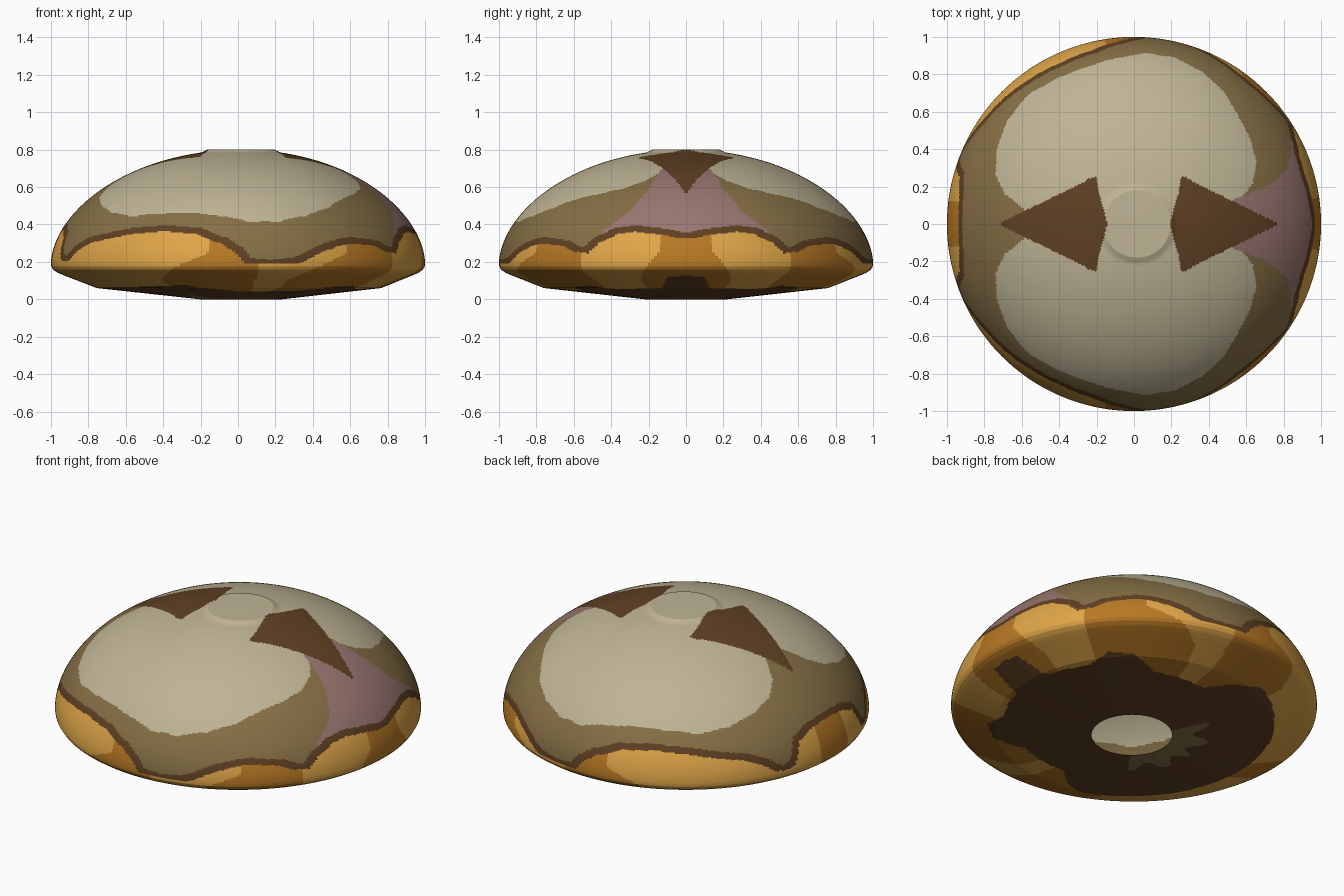
import bpy, bmesh, math

cube = bpy.data.objects.get("Cube")
if cube:
    bpy.data.objects.remove(cube, do_unlink=True)

SEGMENTS = 400
STEP = 0.0105

COLOURS = {
    "cream": (0.52, 0.46, 0.30),
    "olive_tan": (0.235, 0.16, 0.06),
    "dark_brown": (0.115, 0.052, 0.017),
    "light_orange": (0.74, 0.38, 0.065),
    "deep_orange": (0.48, 0.19, 0.018),
    "dusty_pink": (0.32, 0.18, 0.165),
}
CREAM, OLIVE, BROWN, LIGHT, DEEP, PINK = range(len(COLOURS))


def make_material(name, rgb):
    mat = bpy.data.materials.new(name)
    mat.use_nodes = True
    mat.diffuse_color = (*rgb, 1)
    bsdf = mat.node_tree.nodes["Principled BSDF"]
    bsdf.inputs["Base Color"].default_value = (*rgb, 1)
    bsdf.inputs["Roughness"].default_value = 0.8
    return mat


def lookup(table, t):
    """Linear interpolation through (key, value) pairs."""
    if t <= table[0][0]:
        return table[0][1]
    for (a, va), (b, vb) in zip(table, table[1:]):
        if t <= b:
            return va + (vb - va) * (t - a) / (b - a)
    return table[-1][1]


def inside(poly, x, y):
    hit = False
    for (ax, ay), (bx, by) in zip(poly, poly[1:] + poly[:1]):
        if (ay > y) != (by > y) and x < ax + (bx - ax) * (y - ay) / (by - ay):
            hit = not hit
    return hit


# Painted outlines; every marking is mirrored front to back
CREAM_LOBE = [(-.58, -1), (-.58, .075), (-.69, .16), (-.74, .26), (-.735, .4),
              (-.68, .55), (-.57, .69), (-.4, .785), (-.15, .875), (.06, .915),
              (.22, .89), (.37, .81), (.48, .71), (.54, .61), (.62, .46),
              (.655, .33), (.635, .22), (.59, .155), (.53, .13), (.53, -1)]
SPIKE = [(.165, -.01), (.19, .09), (.215, .17), (.225, .25), (.255, .25),
         (.3, .22), (.55, .1), (.75, .0), (.75, -.01)]
# Height of the scalloped rim by angle from the left side
RIM = [(0, .355), (6, .375), (17, .397), (24, .38), (30, .335), (34, .275),
       (40, .315), (52, .335), (60, .31), (66, .275), (72, .225), (80, .21),
       (86, .22), (88, .27), (93, .325), (102, .38), (114, .397), (128, .38),
       (146, .33), (152, .29), (157, .23), (160, .25), (163, .36), (170, .4),
       (180, .41)]
# Radius of the dark underside by angle
UNDER = [(0, .93), (6, .92), (10, .74), (30, .72), (40, .8), (50, .78),
         (60, .63), (90, .59), (100, .72), (110, .8), (135, .77), (180, .75)]
PINK_WIDTH = [(.37, .44), (.47, .3), (.59, .2), (.7, .13), (.76, .1)]
SEAM_SKEW = [(.1, 20), (.19, 9), (.25, 1), (.4, 0)]


def rim_height(t):
    t = abs(t)
    return lookup(RIM, 360 - t if t > 180 else t)


def paint(x, y, z, below):
    w = abs(y)
    r = math.hypot(x, y)
    t = math.degrees(math.atan2(w, x))
    # Underside and its worn patch
    if below and r < lookup(UNDER, t):
        return OLIVE if t > 125 and r < .42 - .1 * math.cos(t / 9) ** 2 else BROWN
    # Scalloped rim with a brown outline
    top = rim_height(t)
    if z < top:
        if z > min(rim_height(t - 2), top, rim_height(t + 2)) - .03 and not below:
            return BROWN
        skew = lookup(SEAM_SKEW, z)
        if t < 34:
            return DEEP if t < 8 + skew * .4 else LIGHT
        if t < 84:
            return DEEP if t < 53 + skew else LIGHT
        return DEEP if t < 98 + skew or t > 173 else LIGHT
    # Dome
    if inside(SPIKE, abs(x - .025), w):
        return BROWN
    if inside(CREAM_LOBE, x, w):
        return CREAM
    if x > 0 and w < lookup(PINK_WIDTH, z):
        return PINK
    return OLIVE


def refine(points):
    """Subdivide a profile into short, even steps."""
    out = [points[0]]
    for (r0, z0), (r1, z1) in zip(points, points[1:]):
        n = max(1, round(math.hypot(r1 - r0, z1 - z0) / STEP))
        out += [(r0 + (r1 - r0) * i / n, z0 + (z1 - z0) * i / n)
                for i in range(1, n + 1)]
    return out


# Profile: flat crown, rounded dome, then a sloping base with an open centre
crown = refine([(.02, .802), (.18, .8), (.21, .786)])
dome = []
DOME_RINGS = 125
for i in range(1, DOME_RINGS + 1):
    phi = math.asin(.21) + (math.pi / 2 - math.asin(.21)) * i / DOME_RINGS
    dome.append((math.sin(phi), .19 + .61 * max(0, math.cos(phi)) ** 1.1))
base = refine([(1, .19), (.998, .175), (.988, .158), (.965, .142), (.93, .127),
               (.76, .06), (.22, 0)])[1:]
profile = crown + dome + base
widest = len(crown) + len(dome) - 1

# Revolve the profile into one open shell
bm = bmesh.new()
rings = []
for r, z in profile:
    shift = .02 * (1 - r)
    rings.append([bm.verts.new((r * math.cos(a) + shift, r * math.sin(a), z))
                  for a in (math.tau * k / SEGMENTS for k in range(SEGMENTS))])
apex = bm.verts.new((.02, 0, .802))
for k in range(SEGMENTS):
    n = (k + 1) % SEGMENTS
    bm.faces.new((apex, rings[0][k], rings[0][n])).material_index = CREAM
    for i in range(len(rings) - 1):
        up, low = rings[i], rings[i + 1]
        face = bm.faces.new((up[k], low[k], low[n], up[n]))
        c = face.calc_center_median()
        face.material_index = paint(c.x, c.y, c.z, i >= widest)

mesh = bpy.data.meshes.new("domed_shell")
bm.to_mesh(mesh)
bm.free()
for name, rgb in COLOURS.items():
    mesh.materials.append(make_material(name, rgb))
shell = bpy.data.objects.new("domed_shell", mesh)
bpy.context.collection.objects.link(shell)

# Smooth shading with crisp crown and base edges
bpy.ops.object.select_all(action='DESELECT')
shell.select_set(True)
bpy.context.view_layer.objects.active = shell
bpy.ops.object.shade_smooth_by_angle(angle=math.radians(12))
